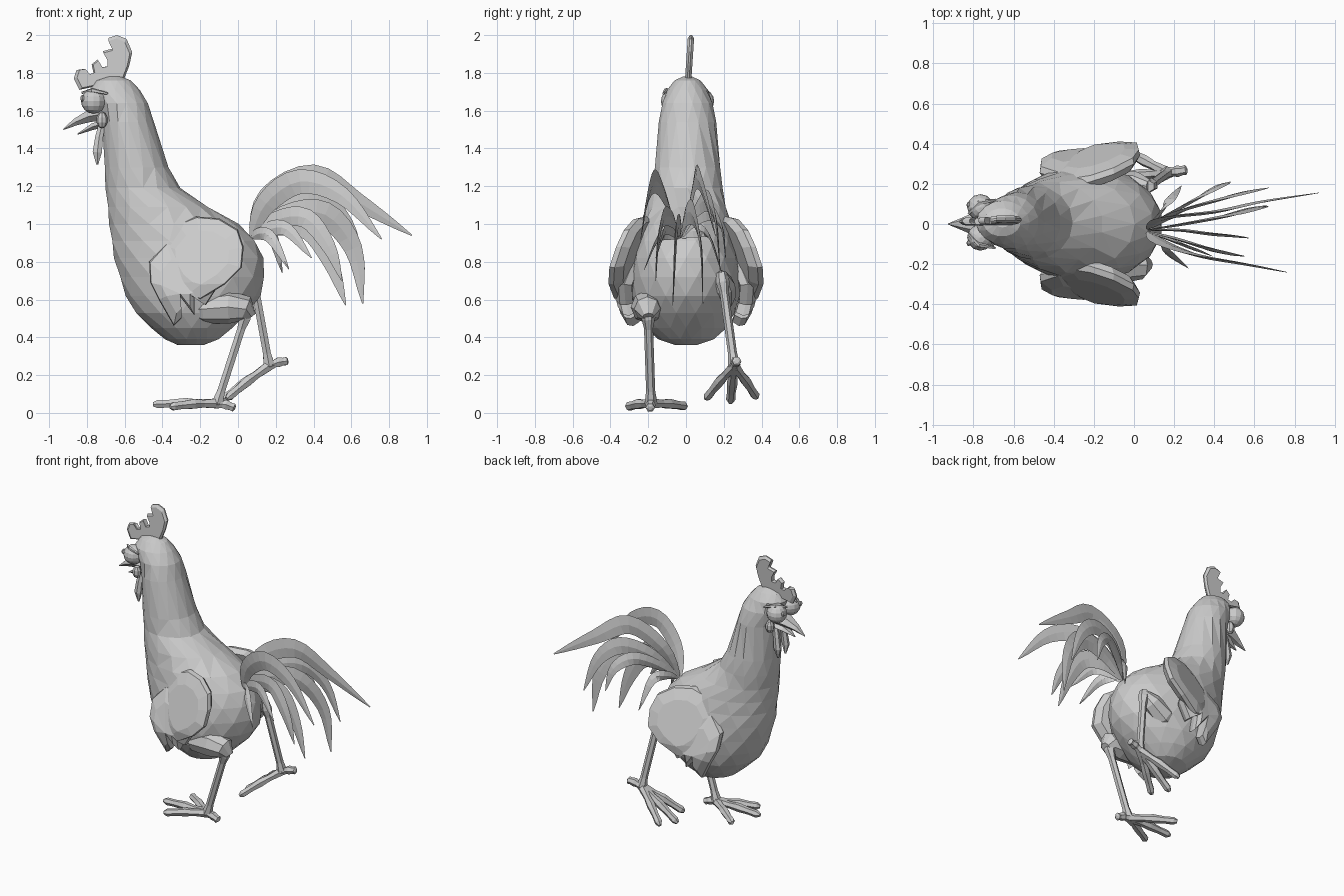
import bpy, bmesh, math
from mathutils import Vector as V


def skin(name, rings, tri=False):
    """Bridge equal-sized rings of points and cap both ends."""
    bm = bmesh.new()
    rs = [[bm.verts.new(p) for p in r] for r in rings]
    n = len(rs[0])
    for a, b in zip(rs, rs[1:]):
        for i in range(n):
            j = (i + 1) % n
            bm.faces.new((a[i], a[j], b[j], b[i]))
    bm.faces.new(rs[0][::-1])
    bm.faces.new(rs[-1])
    bmesh.ops.recalc_face_normals(bm, faces=bm.faces)
    if tri:
        bmesh.ops.triangulate(bm, faces=bm.faces)
    me = bpy.data.meshes.new(name)
    bm.to_mesh(me)
    bm.free()
    ob = bpy.data.objects.new(name, me)
    bpy.context.collection.objects.link(ob)
    return ob


def tube(name, pts, radii, sides=6):
    """Tapered tube; a radius is a number or (sideways, in-plane)."""
    pts = [V(p) for p in pts]
    rings = []
    for i, p in enumerate(pts):
        t = (pts[min(i + 1, len(pts) - 1)] - pts[max(i - 1, 0)]).normalized()
        n1 = (V((0, 1, 0)) - t * t.y).normalized()
        n2 = t.cross(n1)
        r = radii[i]
        a, b = r if isinstance(r, tuple) else (r, r)
        rings.append([p + n1 * a * math.cos(k * math.tau / sides)
                      + n2 * b * math.sin(k * math.tau / sides) for k in range(sides)])
    return skin(name, rings)


def spline(pts, steps):
    """Catmull-Rom samples through the points."""
    p = [V(q) for q in pts]
    p = [2 * p[0] - p[1]] + p + [2 * p[-1] - p[-2]]
    out = []
    for i in range(1, len(p) - 2):
        a, b, c, d = p[i - 1:i + 3]
        for k in range(steps):
            t = k / steps
            out.append(0.5 * (2 * b + (c - a) * t + (2 * a - 5 * b + 4 * c - d) * t * t
                              + (3 * b - a - 3 * c + d) * t ** 3))
    return out + [p[-2]]


def ball(name, loc, scale, seg=12):
    bpy.ops.mesh.primitive_uv_sphere_add(segments=seg, ring_count=seg * 2 // 3, radius=1, location=loc)
    ob = bpy.context.object
    ob.name = name
    ob.scale = scale
    return ob


# Body, neck and head: z, front x, rear x, half width
body = [(.36, -.32, -.18, .06), (.39, -.39, -.1, .15), (.45, -.46, -.03, .215), (.53, -.545, .055, .262),
        (.62, -.595, .12, .284), (.72, -.63, .145, .29), (.82, -.657, .135, .283), (.91, -.672, .095, .264),
        (1.0, -.683, .005, .242), (1.09, -.692, -.155, .214), (1.19, -.702, -.305, .186),
        (1.3, -.708, -.365, .176), (1.54, -.72, -.445, .152), (1.64, -.755, -.475, .135),
        (1.71, -.785, -.52, .108), (1.76, -.75, -.565, .07), (1.78, -.69, -.62, .025)]
rings = []
for i, (z, x0, x1, w) in enumerate(body):
    yc = .008 if z > 1.1 else 0
    rings.append([((x0 + x1) / 2 + (x1 - x0) / 2 * math.cos(a), yc + w * math.sin(a), z)
                  for a in [(k + .5 * (i % 2)) * math.tau / 16 for k in range(16)]])
skin("body", rings, True)

# Comb: flat toothed outline with bevelled edge
comb = [(-.87, 1.77), (-.855, 1.815), (-.82, 1.82), (-.795, 1.79), (-.765, 1.8), (-.775, 1.845),
        (-.745, 1.87), (-.72, 1.83), (-.69, 1.835), (-.69, 1.87), (-.715, 1.915), (-.66, 1.93),
        (-.685, 1.985), (-.64, 2.0), (-.59, 1.98), (-.56, 1.91), (-.575, 1.84),
        (-.61, 1.75), (-.75, 1.73), (-.84, 1.71)]
cx, cz = -.69, 1.82
skin("comb", [[(cx + (x - cx) * f, .008 + (z - 1.7) * .06 + o, cz + (z - cz) * f) for x, z in comb]
              for f, o in ((.9, -.017), (1, -.005), (1, .005), (.9, .017))], True)

# Beak
tube("upper_beak", [(-.70, 0, 1.585), (-.79, 0, 1.57), (-.86, 0, 1.54), (-.925, 0, 1.5)],
     [(.075, .04), (.06, .036), (.03, .022), .003])
tube("lower_beak", [(-.70, 0, 1.535), (-.77, 0, 1.515), (-.85, 0, 1.475)],
     [(.06, .025), (.045, .02), .003])

for s, side in ((-1, "right"), (1, "left")):
    # Eyes, brows, ear lobes and wattles
    ball(side + "_eye", (-.765, .008 + s * .075, 1.65), (.066, .066, .066))
    ball(side + "_pupil", (-.823, s * .095, 1.665), (.012, .016, .018), 8)
    tube(side + "_brow", [(-.825, s * .05, 1.695), (-.77, s * .105, 1.708), (-.69, s * .12, 1.69)],
         [.006, .013, .006], 5)
    ball(side + "_ear_lobe", (-.72, s * .095, 1.55), (.03, .028, .045), 8)
    tube(side + "_wattle", [(-.72, s * .035, 1.53), (-.735, s * .042, 1.46),
                            (-.745, s * .045, 1.38), (-.745, s * .04, 1.315)],
         [(.012, .02), (.016, .024), (.018, .028), .006])

    # Wings: bulged slabs that flare outward towards the bottom
    def wing(name, outline, shift, slope):
        cx = sum(p[0] for p in outline) / len(outline)
        cz = sum(p[1] for p in outline) / len(outline)

        def layer(f, off):
            pts = [(cx + (x - cx) * f, cz + (z - cz) * f) for x, z in outline]
            return [(x, s * (.245 + slope * (x + .2) + .36 * (1.04 - z)
                             - .6 * max(0, .64 - z) + off + shift), z) for x, z in pts]
        skin(name, [layer(.88, -.07), layer(1, -.03), layer(.97, 0), layer(.65, .02)], True)

    wing(side + "_wing_cover", [(-.41, .89), (-.32, 1.0), (-.22, 1.04), (-.1, 1.03), (0, .97), (.03, .88),
                                (.02, .77), (-.07, .68), (-.2, .6), (-.27, .62), (-.34, .68), (-.4, .78)], 0, .3)
    wing(side + "_wing_feathers", [(-.38, .9), (-.47, .8), (-.465, .69), (-.42, .6), (-.34, .46),
                                   (-.3, .5), (-.31, .62), (-.23, .515), (-.23, .62), (-.17, .57),
                                   (-.1, .68), (-.18, .85)], -.025, .08)


# Legs: thigh, shank, three front toes and one back toe
def leg(side, thigh, thigh_r, knee, ankle, toes, back):
    tube(side + "_thigh", thigh, thigh_r, 8)
    k, a = V(knee), V(ankle)
    tube(side + "_shank", [k + (k - a) * .12, k, k.lerp(a, .12), k.lerp(a, .85), a, a + (a - k) * .04],
         [.028, .036, .024, .024, .034, .022])
    for i, tip in enumerate(toes + [back]):
        t = V(tip)
        m = a.lerp(t, .5) + V((0, 0, .006))
        tube(f"{side}_toe_{i + 1}", [a, a.lerp(m, .6), m, m.lerp(t, .5), m.lerp(t, .85), t],
             [.03, .023, .029, .023, .025, .012])


leg("right", [(-.3, -.17, .54), (-.18, -.2, .55), (-.05, -.205, .56), (.04, -.205, .55), (.07, -.2, .51)],
    [.03, .075, .088, .07, .03], (.035, -.2, .5), (-.11, -.185, .05),
    [(-.36, -.31, .033), (-.45, -.18, .045), (-.36, 0, .035)], (-.015, -.19, .025))
leg("left", [(-.2, .17, .58), (-.08, .185, .62), (.02, .195, .68), (.08, .19, .73)],
    [.05, .08, .065, .03], (.085, .195, .69), (.165, .255, .25),
    [(-.06, .105, .075), (-.1, .235, .055), (-.06, .375, .08)], (.265, .27, .275))


# Tail: thin curved feathers fanning out of the rump
def feather(name, width, *pts):
    root = (.065, -.03 + .1 * pts[0][1], .925)
    path = spline([root, *pts], 4)
    n = len(path) - 1
    prof = [max(.05, math.sin(math.pi * (k / n) ** .85) ** .75 if 0 < k < n else 0) for k in range(n + 1)]
    tube(name, path, [(.007 * f + .001, width * f) for f in prof], 4)


feather("tail_top_left", .066, (.16, .03, 1.14), (.4, .06, 1.25), (.63, .11, 1.12), (.92, .155, .94))
feather("tail_top_right", .066, (.15, -.1, 1.11), (.33, -.16, 1.225), (.55, -.2, 1.15), (.76, -.24, .92))
feather("tail_long_left", .068, (.25, 0, 1.04), (.46, .04, 1.05), (.61, .08, .87), (.66, .09, .58))
feather("tail_long_right", .06, (.22, -.03, .99), (.38, -.05, .97), (.49, -.06, .8), (.57, -.07, .57))
feather("tail_outer_left", .058, (.22, .06, 1.08), (.42, .12, 1.12), (.57, .16, 1.0), (.67, .18, .76))
feather("tail_outer_right", .052, (.2, -.07, 1.02), (.36, -.12, 1.03), (.48, -.15, .88), (.55, -.16, .7))
feather("tail_side_left", .045, (.18, .05, 1.02), (.32, .13, 1.06), (.43, .19, .98), (.48, .21, .82))
feather("tail_side_right", .042, (.16, -.07, .97), (.26, -.11, .97), (.39, -.16, .82))
feather("tail_short_left", .035, (.12, .04, .96), (.18, .12, .94), (.235, .19, .74))
feather("tail_short_right", .035, (.12, -.08, .95), (.18, -.15, .92), (.27, -.22, .76))
